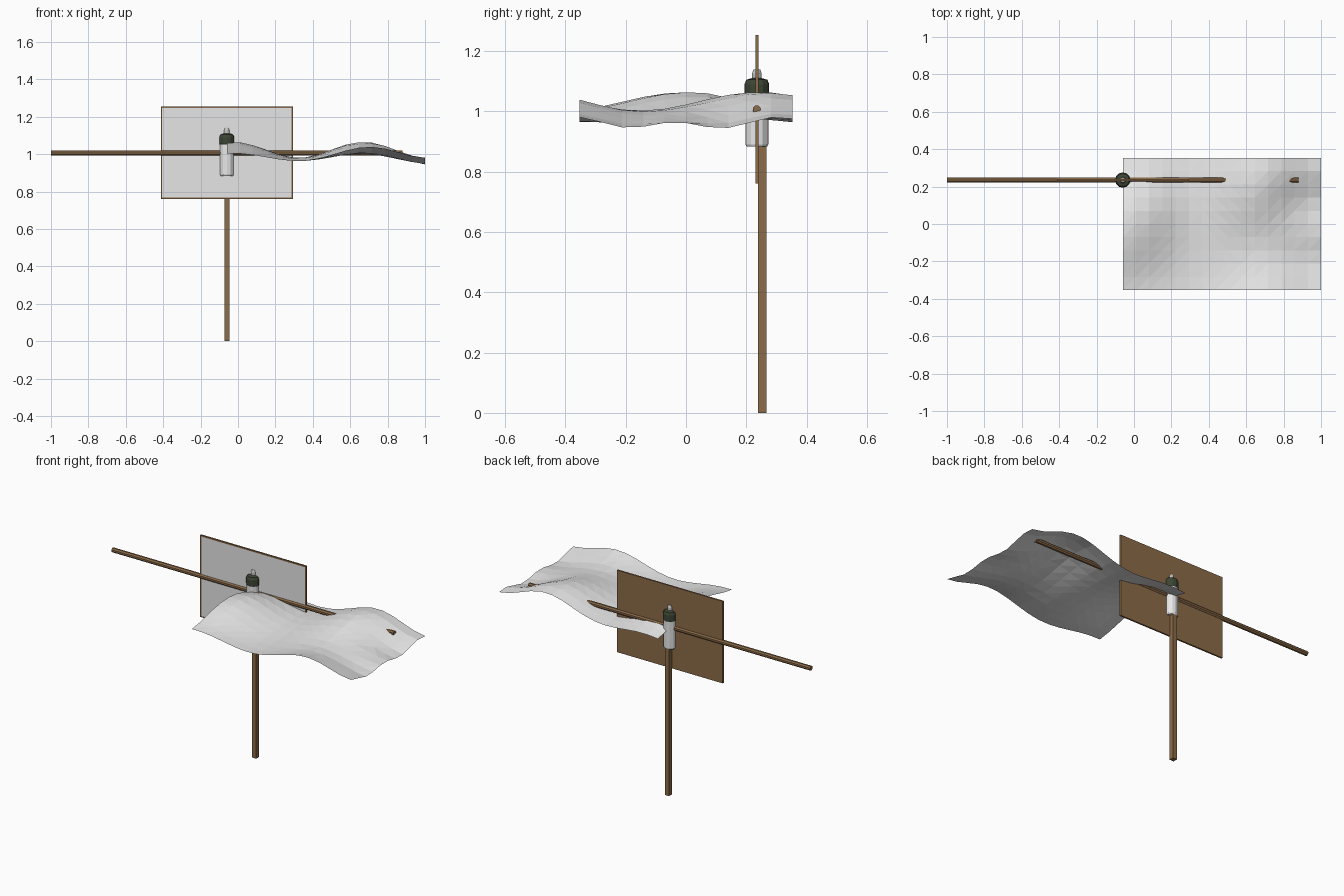
import bpy, bmesh, math
from mathutils import Matrix

cube = bpy.data.objects.get("Cube")
if cube:
    bpy.data.objects.remove(cube)


def material(name, colour):
    m = bpy.data.materials.new(name)
    m.use_nodes = True
    m.diffuse_color = (*colour, 1)
    m.node_tree.nodes["Principled BSDF"].inputs["Base Color"].default_value = (*colour, 1)
    return m


wood = material("brown wood", (0.26, 0.147, 0.066))
cloth = material("pale cloth", (0.79, 0.79, 0.79))
white = material("bottle white", (0.8, 0.8, 0.8))
green = material("dark green", (0.045, 0.06, 0.035))
metal = material("tip grey", (0.55, 0.55, 0.54))


def finish(bm, name, *mats):
    mesh = bpy.data.meshes.new(name)
    bm.to_mesh(mesh)
    bm.free()
    for m in mats:
        mesh.materials.append(m)
    obj = bpy.data.objects.new(name, mesh)
    bpy.context.collection.objects.link(obj)
    return obj


def box(centre, size):
    bm = bmesh.new()
    bmesh.ops.create_cube(bm, size=1, matrix=Matrix.Translation(centre)
                          @ Matrix.Diagonal((*size, 1)))
    return bm


def lathe(name, profile, mat, x, y, sides=12):
    bm = bmesh.new()
    verts = [bm.verts.new((x + r, y, z)) for r, z in profile]
    edges = [bm.edges.new(pair) for pair in zip(verts, verts[1:])]
    bmesh.ops.spin(bm, geom=verts + edges, cent=(x, y, 0), axis=(0, 0, 1),
                   angle=math.tau, steps=sides)
    bmesh.ops.remove_doubles(bm, verts=bm.verts, dist=1e-5)
    bmesh.ops.recalc_face_normals(bm, faces=bm.faces)
    return finish(bm, name, mat)


PX, PY = -0.06, 0.235

# Square upright post
finish(box((PX, 0.253, 0.5), (0.027, 0.028, 1.0)), "upright_post", wood)

# Eight-sided cross pole
bm = bmesh.new()
bmesh.ops.create_cone(bm, cap_ends=True, segments=8, radius1=0.0138, radius2=0.0138, depth=1.88,
                      matrix=Matrix.Translation((-0.06, PY, 1.006))
                      @ Matrix.Rotation(math.pi / 2, 4, 'Y')
                      @ Matrix.Rotation(math.pi / 8, 4, 'Z'))
finish(bm, "cross_pole", wood)

# Bottle: body, cap and tip
lathe("bottle_body", [(0, 0.883), (0.034, 0.883), (0.038, 0.891), (0.038, 1.06)], white, PX, PY)
lathe("bottle_cap", [(0.037, 1.05), (0.041, 1.056), (0.041, 1.09), (0.035, 1.105), (0.014, 1.111)],
      green, PX, PY)
lathe("bottle_tip", [(0.016, 1.106), (0.016, 1.126), (0.011, 1.139), (0, 1.139)], metal, PX, PY)

# Board with a pale front face inset in a wooden frame
bm = box((PX, PY, 1.007), (0.706, 0.01, 0.494))
front = min(bm.faces, key=lambda f: f.calc_center_median().y)
bmesh.ops.inset_region(bm, faces=[front], thickness=0.011)
front.material_index = 1
finish(bm, "board", wood, cloth)


def cloth_height(x, y):
    wave = math.cos(math.tau * (x - 0.67) / 0.69)
    # Broad swell whose ridge runs diagonally across the sheet
    ridge = 0.25 * (x + 0.02) / 0.69
    swell = (0.02 + 0.011 * wave) * math.cos(8 * (y - ridge))
    # Small flutter toward the free end, sag at the corner beside the post
    flutter = max(0, x - 0.67) / 0.33 * (0.013 * math.cos(19 * (y + 0.035)) - 0.012)
    sag = 0.1 * max(0, y - 0.1) * max(0, 0.4 - x) / 0.46
    return 1.003 + 0.031 * wave + swell + flutter - sag


# Rippled cloth sheet
bm = bmesh.new()
bmesh.ops.create_grid(bm, x_segments=15, y_segments=10, size=0.5)
for v in bm.verts:
    x, y = 0.47 + v.co.x * 1.06, v.co.y * 0.706
    v.co = (x, y, cloth_height(x, y))
bmesh.ops.triangulate(bm, faces=bm.faces)
finish(bm, "cloth_sheet", cloth)
